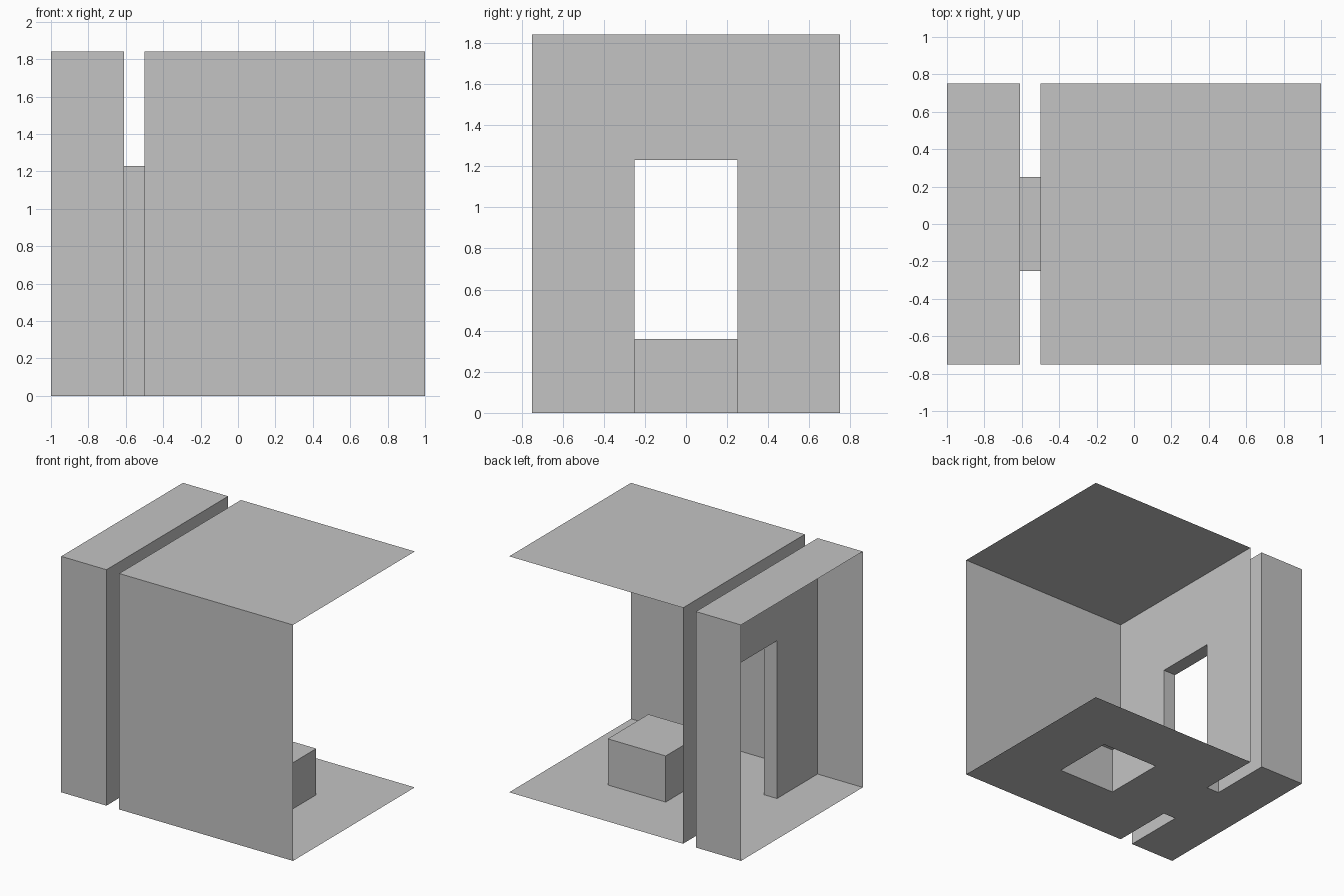
import bpy
import bmesh

if "Cube" in bpy.data.objects:
    bpy.data.objects.remove(bpy.data.objects["Cube"], do_unlink=True)

# Main dimensions
DEPTH, HEIGHT = 0.75, 1.84
DOOR_Y, DOOR_Z = 0.25, 1.23
ROOM_X, HALL_X = (-0.5, 1.0), (-1.0, -0.61)
BLOCK_X, BLOCK_Y, BLOCK_Z = (0.0, 0.5), 0.25, 0.36

grey = bpy.data.materials.new("plain grey")
grey.use_nodes = True
colour = (0.55, 0.55, 0.55, 1)
grey.diffuse_color = colour
grey.node_tree.nodes["Principled BSDF"].inputs["Base Color"].default_value = colour


def panels(name, polygons):
    """Make one object from flat polygons, merging shared corners."""
    bm = bmesh.new()
    for points in polygons:
        bm.faces.new([bm.verts.new(p) for p in points])
    bmesh.ops.remove_doubles(bm, verts=bm.verts, dist=0.0001)
    mesh = bpy.data.meshes.new(name)
    bm.to_mesh(mesh)
    bm.free()
    mesh.materials.append(grey)
    obj = bpy.data.objects.new(name, mesh)
    bpy.context.collection.objects.link(obj)
    return obj


def rect(xs, y):
    return [(xs[0], -y), (xs[1], -y), (xs[1], y), (xs[0], y)]


def level(xs, y, z):
    return [(px, py, z) for px, py in rect(xs, y)]


def upright(xs, y, top):
    return [(xs[0], y, 0), (xs[1], y, 0), (xs[1], y, top), (xs[0], y, top)]


def door_wall(x):
    # Arch-shaped outline that leaves the doorway open to the floor
    half = [(DOOR_Y, DOOR_Z), (DOOR_Y, 0), (DEPTH, 0), (DEPTH, HEIGHT)]
    outline = half + [(-y, z) for y, z in reversed(half)]
    return [(x, y, z) for y, z in outline]


# Large room, open at its back and left sides
outer, inner = level(ROOM_X, DEPTH, 0), level(BLOCK_X, BLOCK_Y, 0)
panels("room_floor", [
    [outer[i], outer[(i + 1) % 4], inner[(i + 1) % 4], inner[i]] for i in range(4)])
panels("room_ceiling", [level(ROOM_X, DEPTH, HEIGHT)])
panels("room_front_wall", [upright(ROOM_X, -DEPTH, HEIGHT)])
panels("room_door_wall", [door_wall(ROOM_X[0])])

# Hollow block rising from the floor
top = level(BLOCK_X, BLOCK_Y, BLOCK_Z)
panels("floor_block", [top] + [
    [inner[i], inner[(i + 1) % 4], top[(i + 1) % 4], top[i]] for i in range(4)])

# Narrow hall, open at its right side
panels("hall_floor", [level(HALL_X, DEPTH, 0)])
panels("hall_ceiling", [level(HALL_X, DEPTH, HEIGHT)])
panels("hall_front_wall", [upright(HALL_X, -DEPTH, HEIGHT)])
panels("hall_back_wall", [upright(HALL_X, DEPTH, HEIGHT)])
panels("hall_door_wall", [door_wall(HALL_X[1])])

# Doorway passage joining the hall and the room
gap = (HALL_X[1], ROOM_X[0])
panels("doorway_passage",
       [level(gap, DOOR_Y, 0), level(gap, DOOR_Y, DOOR_Z)]
       + [upright(gap, side * DOOR_Y, DOOR_Z) for side in (-1, 1)])
